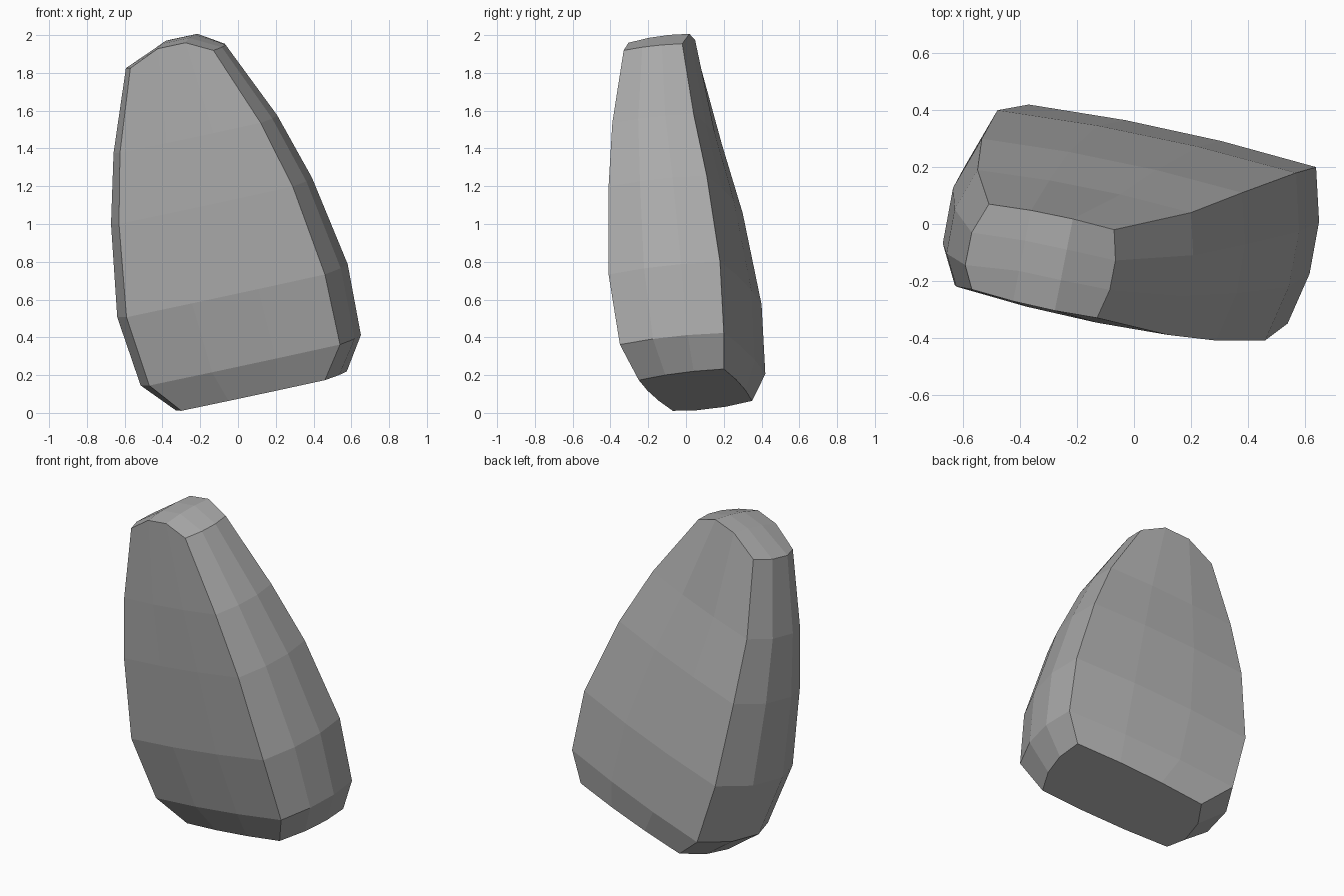
import bpy
import bmesh
from mathutils import Vector

cube = bpy.data.objects.get("Cube")
if cube:
    bpy.data.objects.remove(cube, do_unlink=True)

# One plain stone colour
stone = bpy.data.materials.new("grey_stone")
stone.use_nodes = True
grey = (0.4, 0.4, 0.4, 1)
stone.diffuse_color = grey
shader = stone.node_tree.nodes["Principled BSDF"]
shader.inputs["Base Color"].default_value = grey
shader.inputs["Roughness"].default_value = 0.9

# Tilted slices: height, then front right, back right, back left, front left corners
SLICES = [
    (.085, (.46, -.25), (.58, .2), (-.2, .35), (-.3, -.07)),
    (.262, (.54, -.35), (.64, .2), (-.37, .42), (-.47, -.13)),
    (.656, (.46, -.41), (.57, .18), (-.48, .4), (-.59, -.2)),
    (1.16, (.29, -.41), (.38, .11), (-.535, .3), (-.63, -.215)),
    (1.535, (.12, -.39), (.2, .04), (-.55, .19), (-.625, -.22)),
    (1.972, (-.13, -.33), (-.07, -.02), (-.51, .07), (-.57, -.23)),
]
# Outward bulge of the right, back, left and front sides, relative to side length
BULGE = (.08, .018, .13, .018)
STEPS = ((0, 1/3, 2/3), (0, 1/3, 2/3), (0, .36, .74), (0, 1/3, 2/3))


def slice_points(height, *corners):
    """Walk round the four sides, bowing each one outward."""
    points = []
    for side in range(4):
        a, b = Vector(corners[side]), Vector(corners[(side + 1) % 4])
        chord = b - a
        outward = Vector((chord.y, -chord.x)) * BULGE[side]
        for t in STEPS[side]:
            p = a + chord * t + (outward if t else Vector((0, 0)))
            points.append(Vector((p.x, p.y, height + .23 * p.x + .07 * p.y)))
    return points


bm = bmesh.new()
rings = [[bm.verts.new(p) for p in slice_points(*s)] for s in SLICES]

# Side walls and flat base
count = len(rings[0])
for low, high in zip(rings, rings[1:]):
    for i in range(count):
        j = (i + 1) % count
        bm.faces.new((low[i], low[j], high[j], high[i]))
bm.faces.new(rings[0][::-1])

# Arched crown: raise the front and back middles, then bridge them in columns
top = rings[-1]
for i in (4, 5):
    top[i].co.z += .083
for i in (10, 11):
    top[i].co.z += .073


def crown_column(front, back):
    inner = [bm.verts.new(front.co.lerp(back.co, t) + Vector((0, 0, .01)))
             for t in (1/3, 2/3)]
    return [front, *inner, back]


columns = [top[0:4], crown_column(top[11], top[4]),
           crown_column(top[10], top[5]), top[6:10][::-1]]
for right, left in zip(columns, columns[1:]):
    for k in range(3):
        bm.faces.new((right[k], right[k + 1], left[k + 1], left[k]))

bmesh.ops.recalc_face_normals(bm, faces=bm.faces)
mesh = bpy.data.meshes.new("boulder")
bm.to_mesh(mesh)
bm.free()
mesh.materials.append(stone)
boulder = bpy.data.objects.new("boulder", mesh)
bpy.context.collection.objects.link(boulder)
